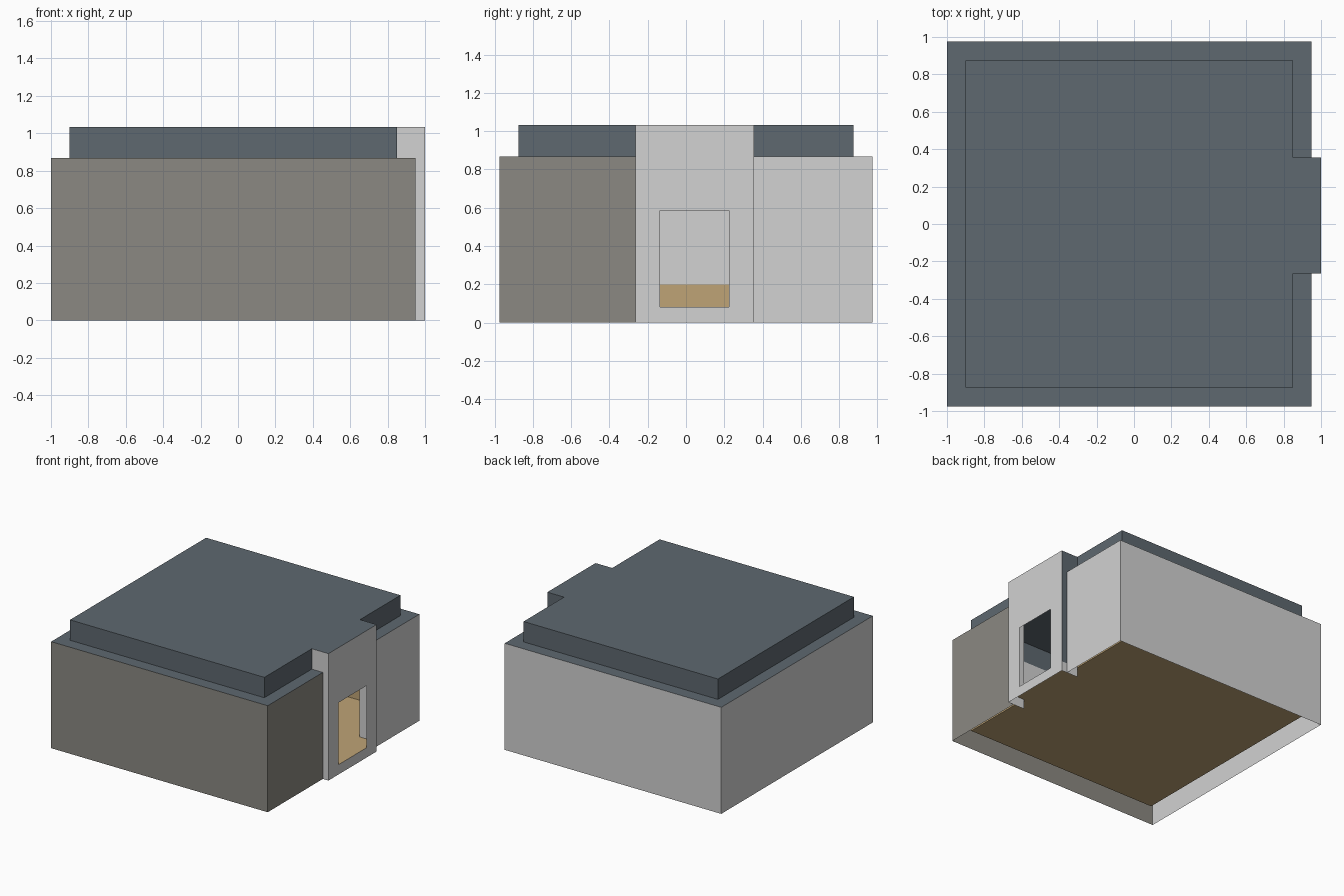
import bpy

if "Cube" in bpy.data.objects:
    bpy.data.objects.remove(bpy.data.objects["Cube"])


def material(name, rgb):
    m = bpy.data.materials.new(name)
    m.diffuse_color = (*rgb, 1)
    m.use_nodes = True
    m.node_tree.nodes["Principled BSDF"].inputs["Base Color"].default_value = m.diffuse_color
    return m


LIGHT = material("light_plaster", (0.645, 0.645, 0.645))
STONE = material("warm_grey", (0.258, 0.25, 0.223))
SLATE = material("slate", (0.112, 0.138, 0.16))
TAN = material("tan_floor", (0.52, 0.37, 0.18))


def make(name, verts, faces, mat):
    me = bpy.data.meshes.new(name)
    me.from_pydata(verts, [], faces)
    me.materials.append(mat)
    me.update()
    ob = bpy.data.objects.new(name, me)
    bpy.context.collection.objects.link(ob)
    return ob


def wall(name, path, z0, z1, mat):
    """Upright sheet following a plan path (outward when counter-clockwise)."""
    n = len(path)
    verts = [(x, y, z) for z in (z0, z1) for x, y in path]
    make(name, verts, [(i, i + 1, n + i + 1, n + i) for i in range(n - 1)], mat)


def bridge(name, a, b, mat, closed=False):
    """Flat band between two matching outlines."""
    n = len(a)
    faces = [(i, (i + 1) % n, n + (i + 1) % n, n + i)
             for i in range(n if closed else n - 1)]
    make(name, a + b, faces, mat)


def sheet(name, path, z, mat, up=True):
    ids = list(range(len(path)))
    make(name, [(x, y, z) for x, y in path], [ids if up else ids[::-1]], mat)


EAVE, TOP, FLOOR, SKIRT = 0.867, 1.033, 0.08, 0.2
PY0, PY1 = -0.265, 0.355   # doorway block sides

# Plan paths, counter-clockwise
inner = [(0.85, PY1), (0.85, 0.875), (-0.9, 0.875),
         (-0.9, -0.875), (0.85, -0.875), (0.85, PY0)]
outer = [(0.95, PY1), (0.95, 0.975), (-1, 0.975),
         (-1, -0.975), (0.95, -0.975), (0.95, PY0)]
room = inner + [(1, PY0), (1, PY1)]

# Outer walls
wall("plain_walls", outer[:4], 0, EAVE, LIGHT)
wall("front_wall", outer[3:], 0, EAVE, STONE)

# Roof: ledge, raised sides and top
bridge("roof_ledge", [(x, y, EAVE) for x, y in outer],
       [(x, y, EAVE) for x, y in inner], SLATE)
wall("roof_sides", inner, EAVE, TOP, SLATE)
sheet("roof_top", room, TOP, SLATE)

# Inside room
sheet("floor", room, FLOOR, TAN)
wall("inner_skirting", inner[::-1], FLOOR, SKIRT, TAN)
wall("inner_walls", inner[::-1], SKIRT, EAVE, LIGHT)

# Doorway block with an opening
rect = lambda y0, y1, z0, z1: [(1, y0, z0), (1, y1, z0), (1, y1, z1), (1, y0, z1)]
bridge("doorway_front", rect(PY0, PY1, 0, TOP),
       rect(-0.135, 0.225, FLOOR, 0.585), LIGHT, closed=True)
wall("doorway_near_side", [(0.85, PY0), (1, PY0)], 0, TOP, LIGHT)
wall("doorway_far_lining", [(0.85, PY1 - 0.004), (1, PY1 - 0.004)], FLOOR, TOP, LIGHT)
wall("doorway_far_side", [(1, PY1), (0.85, PY1)], FLOOR, TOP, SLATE)
wall("doorway_far_base", [(1, PY1), (0.85, PY1)], 0, FLOOR, LIGHT)
